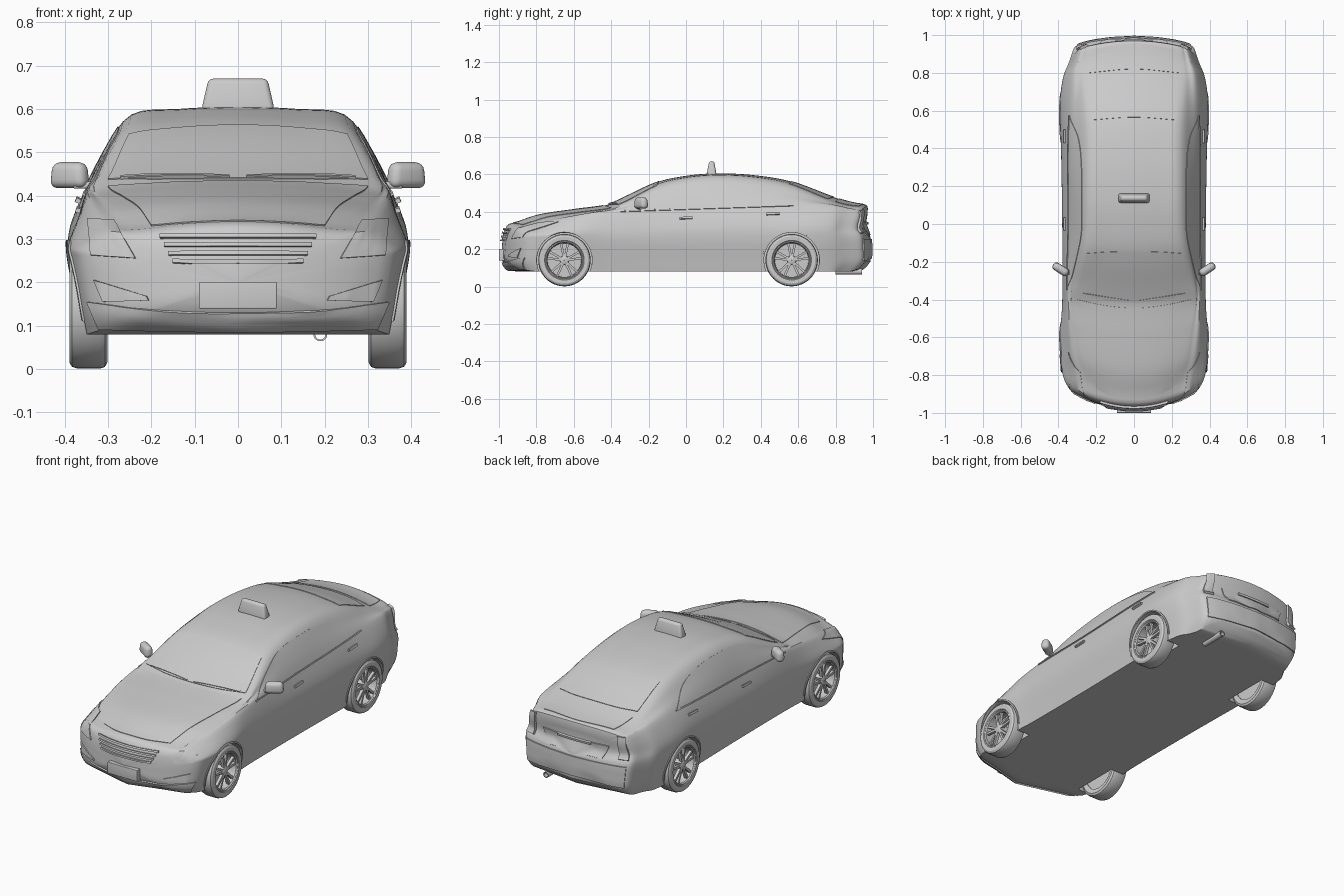
import bpy, bmesh
from math import sin, cos, pi, radians
from mathutils import Vector, Matrix
from mathutils.bvhtree import BVHTree

if "Cube" in bpy.data.objects:
    bpy.data.objects.remove(bpy.data.objects["Cube"])


def curve(keys, t):
    """Smooth interpolation through (t, value) keys."""
    t = max(keys[0][0], min(keys[-1][0], t))
    i = 0
    while i < len(keys) - 2 and t > keys[i + 1][0]:
        i += 1

    def slope(j):
        a, b = keys[max(j - 1, 0)], keys[min(j + 1, len(keys) - 1)]
        return (b[1] - a[1]) / (b[0] - a[0])
    (t0, a), (t1, b) = keys[i], keys[i + 1]
    h = t1 - t0
    s = (t - t0) / h
    return ((2*s**3 - 3*s*s + 1)*a + (s**3 - 2*s*s + s)*h*slope(i)
            + (3*s*s - 2*s**3)*b + (s**3 - s*s)*h*slope(i + 1))


def along(pts, t):
    """Point at 0..1 along a smooth path."""
    n = len(pts) - 1
    return [curve([(i, p[k]) for i, p in enumerate(pts)], t * n) for k in range(len(pts[0]))]


def finish(name, bm, mods=(), angle=32):
    bmesh.ops.recalc_face_normals(bm, faces=bm.faces)
    me = bpy.data.meshes.new(name)
    bm.to_mesh(me)
    bm.free()
    ob = bpy.data.objects.new(name, me)
    bpy.context.collection.objects.link(ob)
    bpy.ops.object.select_all(action='DESELECT')
    bpy.context.view_layer.objects.active = ob
    ob.select_set(True)
    for kind, props in mods:
        m = ob.modifiers.new(kind, kind)
        for k, v in props.items():
            setattr(m, k, v)
        bpy.ops.object.modifier_apply(modifier=m.name)
    bpy.ops.object.shade_smooth_by_angle(angle=radians(angle))
    return ob


def skin(bm, rows, closed=True):
    vs = [[bm.verts.new(p) for p in r] for r in rows]
    for a, b in zip(vs, vs[1:]):
        for i in range(len(a) if closed else len(a) - 1):
            j = (i + 1) % len(a)
            bm.faces.new((a[i], a[j], b[j], b[i]))
    return vs


# Body: lengthwise curves for roof line, widths, shoulder and roof edge
TOP = [(-.95, .335), (-.9, .355), (-.8, .385), (-.6, .413), (-.42, .437), (-.36, .463), (-.15, .56),
       (0, .592), (.15, .605), (.35, .597), (.56, .562), (.79, .478), (.9, .448), (.97, .438)]
WIDE = [(-.95, .37), (-.85, .386), (-.65, .39), (-.4, .379), (0, .379), (.4, .385), (.65, .39),
        (.8, .37), (.9, .342), (.97, .32)]
BELT_W = [(-.95, .30), (-.8, .335), (-.4, .352), (0, .345), (.5, .345), (.8, .325), (.97, .285)]
BELT_Z = [(-.95, .315), (-.8, .352), (-.6, .38), (-.4, .40), (0, .415), (.5, .43), (.8, .425), (.97, .40)]
EDGE_W = [(-.95, .20), (-.8, .255), (-.6, .285), (-.38, .315), (-.3, .30), (-.1, .257), (.2, .245),
          (.5, .24), (.78, .25), (.97, .24)]
DROP = [(-.95, .015), (-.6, .02), (-.42, .025), (-.3, .03), (-.1, .02), (.2, .018), (.5, .02),
        (.75, .025), (.97, .015)]
NOSE = [(.07, .04), (.13, .002), (.2, 0), (.26, .005), (.34, .025)]
TAIL = [(.07, -.05), (.13, .005), (.2, .01), (.27, .005), (.31, -.02), (.36, -.012), (.44, -.005)]


def section(y):
    w, bw, bz = curve(WIDE, y), curve(BELT_W, y), curve(BELT_Z, y)
    ew, d, top = curve(EDGE_W, y), curve(DROP, y), curve(TOP, y)
    ez = top - d
    pts = [(w*.93, .08), (w*.96, .15), (w, .25), (w*.99, .25 + (bz - .25)*.45), (bw, bz),
           ((bw + ew)/2 + .07*max(ez - bz, 0), (bz + ez)/2), (ew, ez), (ew*.55, ez + d*.72),
           (0, top), (-ew*.55, ez + d*.72)]
    half = [along(pts, k / 32 * 8 / 9) for k in range(33)]
    return [(0, .08)] + half + [(-x, z) for x, z in half[-2::-1]]


def warp(x, y, z):
    f = max(0, min(1, (-.4 - y) / .5))
    r = max(0, min(1, (y - .75) / .2))
    f, r = f*f*(3 - 2*f), r*r*(3 - 2*r)
    return Vector((x, y + f*(.87*x*x + curve(NOSE, z)) + r*(curve(TAIL, z) - .45*x*x), z))


def ring(y, base, s, zc):
    return [warp(x*s, y, zc + (z - zc)*s) for x, z in section(base)]


rows = [ring(y, -.93, s, .2) for y, s in
        ((-.985, .02), (-.985, .4), (-.983, .7), (-.98, .87), (-.97, .94), (-.955, .975))]
rows += [ring(-.93 + 1.88*i/70, -.93 + 1.88*i/70, 1, 0) for i in range(71)]
rows += [ring(y, .95, s, .26) for y, s in
         ((.966, .98), (.975, .95), (.979, .87), (.98, .7), (.98, .4), (.98, .02))]
bm = bmesh.new()
vs = skin(bm, rows)
bm.faces.new(vs[0])
bm.faces.new(vs[-1])
bmesh.ops.recalc_face_normals(bm, faces=bm.faces)
surface = BVHTree.FromBMesh(bm)

# Wheel wells cut from the body
WHEELS = (-.65, .565)
cuts = []
for y in WHEELS:
    for s in (-1, 1):
        c = bmesh.new()
        bmesh.ops.create_cone(c, cap_ends=True, segments=48, radius1=.148, radius2=.148, depth=.24,
                              matrix=Matrix.Translation((s*.4, y, .141)) @ Matrix.Rotation(pi/2, 4, 'Y'))
        cuts.append(finish("well_cutter", c))
        cuts[-1].hide_render = True
finish("body", bm, [('BOOLEAN', dict(object=c, operation='DIFFERENCE', solver='EXACT')) for c in cuts])
for c in cuts:
    bpy.data.objects.remove(c)

CAST = {'side': lambda u, v: (Vector((2, u, v)), Vector((-1, 0, 0))),
        'front': lambda u, v: (Vector((u, -2, v)), Vector((0, 1, 0))),
        'back': lambda u, v: (Vector((u, 2, v)), Vector((0, -1, 0))),
        'top': lambda u, v: (Vector((u, v, 2)), Vector((0, 0, -1)))}


def panel(name, view, a, b, thick=.008, mirror=False, n=20, m=6):
    """Thin panel between two paths, laid onto the body as seen in one view."""
    bm, rows = bmesh.new(), []
    for j in range(m + 1):
        row = []
        for i in range(n + 1):
            p, q = Vector(along(a, i/n)), Vector(along(b, i/n))
            o, d = CAST[view](*p.lerp(q, j/m))
            hit = surface.ray_cast(o, d)[0]
            row.append(hit or surface.find_nearest(o + d*1.6)[0])
        rows.append(row)
    skin(bm, rows, False)
    mods = [('SOLIDIFY', dict(thickness=thick, offset=0))]
    if mirror:
        mods.append(('MIRROR', {}))
    return finish(name, bm, mods)


def sym(*pts):
    return [(-x, v) for x, v in pts] + [(x, v) for x, v in pts[::-1] if x] if pts[-1][0] else \
        [(-x, v) for x, v in pts[:-1]] + [pts[-1]] + [(x, v) for x, v in pts[-2::-1]]


# Glass
panel("side_window", 'side', [(-.33, .407), (.56, .436)],
      [(-.33, .41), (-.2, .485), (-.06, .54), (.1, .557), (.28, .552), (.44, .515), (.56, .44)], .006, True, 40)
panel("window_trim", 'side', [(-.35, .399), (.575, .43)], [(-.35, .405), (.575, .436)], .012, True, 40, 1)
panel("windscreen", 'top', sym((.3, -.362), (.16, -.4), (0, -.415)), sym((.252, -.155), (.13, -.147), (0, -.145)), .006)
panel("rear_window", 'top', sym((.225, .55), (0, .565)), sym((.235, .755), (.13, .782), (0, .79)), .006)
# Bonnet and boot lid
panel("bonnet", 'top', sym((.2, -.87), (.1, -.915), (0, -.925)), sym((.3, -.4), (.16, -.43), (0, -.445)), .006, m=16)
panel("boot_lid", 'top', sym((.235, .80), (0, .82)), sym((.21, .925), (0, .955)), .006)
for s in (-1, 1):
    panel("wiper", 'top', [(s*.02, -.412), (s*.27, -.372)], [(s*.02, -.404), (s*.27, -.364)], .014, m=1)
# Front end
panel("headlight", 'front', [(.235, .255), (.338, .262)], [(.285, .34), (.345, .345)], .01, True)
panel("grille_back", 'front', [(-.145, .245), (.145, .245)], [(-.175, .308), (.175, .308)], .006)
for z, w in ((.248, .148), (.266, .158), (.286, .168), (.305, .178)):
    panel("grille_bar", 'front', [(-w, z - .005), (w, z - .005)], [(-w, z + .004), (w, z + .004)], .024, m=1)
panel("front_bumper_lip", 'front', sym((.32, .095), (0, .09)), sym((.345, .155), (.2, .137), (0, .13)), .014)
panel("fog_light", 'front', [(.205, .158), (.31, .155)], [(.21, .168), (.33, .205)], .012, True)
# Rear end
panel("tail_light", 'back', [(.255, .285), (.305, .285)], [(.245, .41), (.28, .405)], .025, True)
panel("rear_plate_recess", 'back', [(-.17, .275), (.17, .275)], [(-.2, .345), (.2, .345)], .01)
panel("boot_handle", 'back', [(-.1, .335), (.1, .335)], [(-.1, .347), (.1, .347)], .026, m=1)
panel("rear_bumper", 'back', sym((.29, .14), (0, .15)), sym((.3, .255), (0, .255)), .014)
# Door handles and wheel arch lips
for y, z in ((0, .365), (.465, .387)):
    panel("door_handle", 'side', [(y - .035, z - .006), (y + .035, z - .004)],
          [(y - .035, z + .004), (y + .035, z + .007)], .022, True, 8, 2)
for y in WHEELS:
    arcs = [[(y + r*cos(t*pi/16), .141 + r*sin(t*pi/16)) for t in range(-1, 18)] for r in (.148, .156)]
    panel("arch_lip", 'side', *arcs, .01, True, 36, 1)


def box(name, size, loc, bevel=.005, rot=0, taper=(1, 1), mods=()):
    bm = bmesh.new()
    bmesh.ops.create_cube(bm, size=1)
    for v in bm.verts:
        if v.co.z > 0:
            v.co.x *= taper[0]
            v.co.y *= taper[1]
    bmesh.ops.transform(bm, verts=bm.verts, matrix=Matrix.Translation(loc) @ Matrix.Rotation(rot, 4, 'Z')
                        @ Matrix.Diagonal((*size, 1)))
    return finish(name, bm, [('BEVEL', dict(width=bevel, segments=4, limit_method='NONE'))] + list(mods), 40)


# Roof sign, number plate, door mirrors
box("roof_sign", (.17, .054, .075), (0, .137, .6325), .012, 0, (.8, .5))
box("front_plate", (.18, .03, .062), (0, -.985, .17), .003)
MIRROR = [('MIRROR', {})]
box("door_mirror", (.098, .045, .06), (.388, -.24, .447), .019, radians(33), (.88, .9), MIRROR)
box("mirror_arm", (.07, .025, .016), (.345, -.255, .424), .005, 0, (1, 1), MIRROR)


# Wheels
def lathe(bm, profile, seg=48):
    skin(bm, [[(x, r*cos(2*pi*i/seg), r*sin(2*pi*i/seg)) for i in range(seg)] for r, x in profile])


def wheel_parts():
    tyre = bmesh.new()
    lathe(tyre, [(.1, -.04), (.125, -.045), (.136, -.039), (.14, -.028), (.14, .025), (.136, .037),
                 (.126, .043), (.106, .042), (.1, .036), (.1, -.04)])
    bmesh.ops.remove_doubles(tyre, verts=tyre.verts, dist=1e-5)
    yield finish("tyre", tyre)
    rim = bmesh.new()
    lathe(rim, [(.002, -.02), (.09, -.02), (.092, .034), (.097, .04), (.102, .038), (.102, -.035), (.002, -.035)])
    lathe(rim, [(.001, .036), (.014, .036), (.022, .032), (.026, .022), (.026, -.02)])
    for k in range(10):
        a = 2*pi*(k // 2)/5 + (.2 if k % 2 else -.2)
        bmesh.ops.create_cube(rim, size=1, matrix=Matrix.Rotation(a, 4, 'X')
                              @ Matrix.Translation((.024, 0, .057)) @ Matrix.Diagonal((.016, .012, .076, 1)))
    yield finish("rim", rim)


for part in list(wheel_parts()):
    for i, y in enumerate(WHEELS):
        for s in (1, -1):
            ob = part if (i, s) == (0, 1) else part.copy()
            if ob is not part:
                bpy.context.collection.objects.link(ob)
            ob.location = (s*.346, y, .141)
            ob.rotation_euler = (0, 0, 0 if s > 0 else pi)

# Exhaust pipe
bm = bmesh.new()
lathe(bm, [(.012, -.07), (.016, -.07), (.016, .07), (.012, .07), (.012, -.07)], 20)
pipe = finish("exhaust_pipe", bm)
pipe.rotation_euler = (0, 0, pi/2)
pipe.location = (.19, .87, .08)
